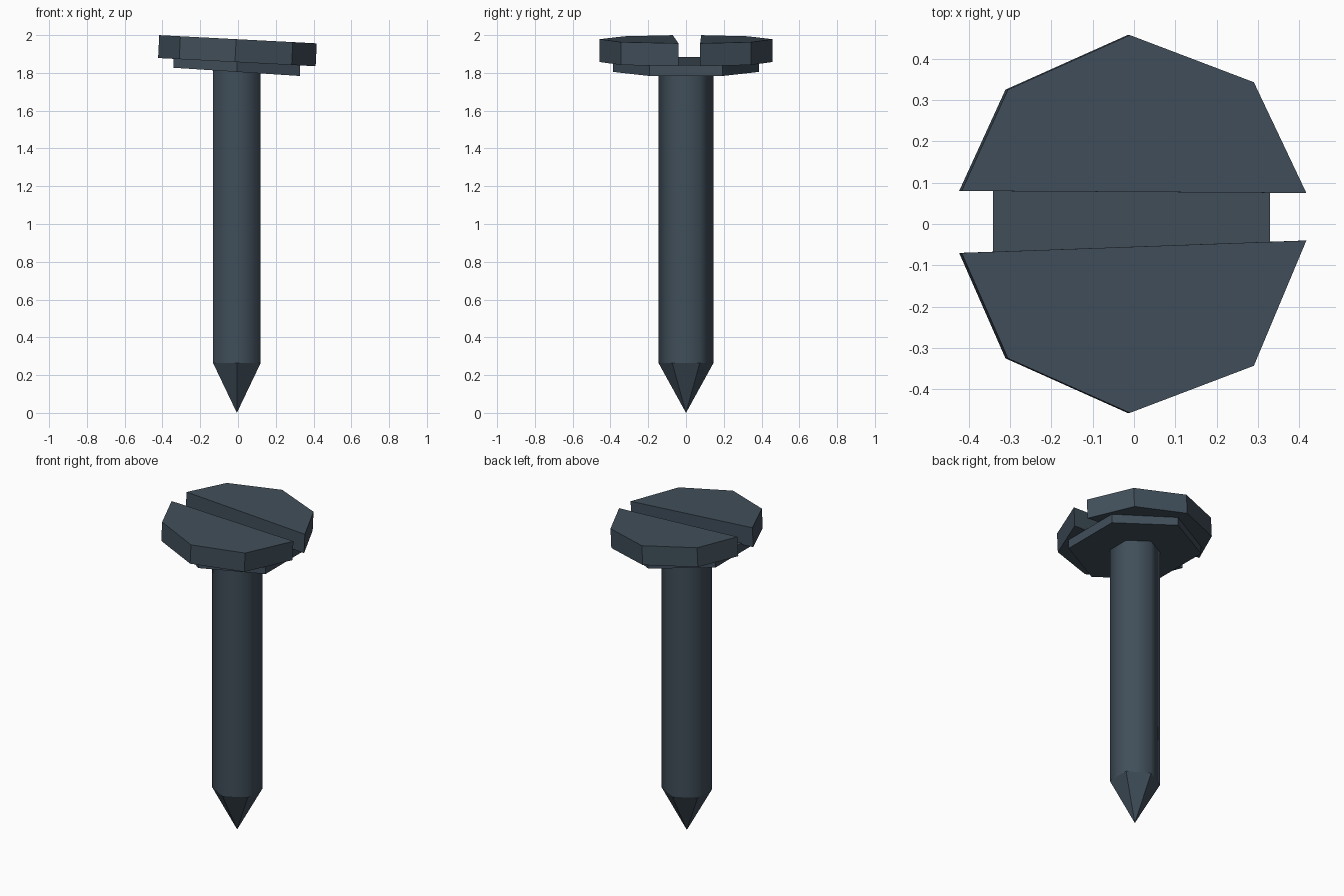
import bpy
import bmesh
from math import sin, cos, radians

default = bpy.data.objects.get("Cube")
if default:
    bpy.data.objects.remove(default, do_unlink=True)

# Single dark steel colour
steel = bpy.data.materials.new("dark blue steel")
steel.use_nodes = True
colour = (0.052, 0.077, 0.102, 1)
steel.diffuse_color = colour
steel.node_tree.nodes["Principled BSDF"].inputs["Base Color"].default_value = colour

TILT = -0.052  # the head slopes down toward +x
AXIS = -0.006  # shaft centre in x


def finish(name, bm):
    bmesh.ops.recalc_face_normals(bm, faces=bm.faces)
    mesh = bpy.data.meshes.new(name)
    bm.to_mesh(mesh)
    bm.free()
    mesh.materials.append(steel)
    obj = bpy.data.objects.new(name, mesh)
    bpy.context.collection.objects.link(obj)
    return obj


def hexagon(radius):
    return [(AXIS + radius * sin(radians(a)), radius * cos(radians(a)))
            for a in range(0, 360, 60)]


def prism(name, outline, bottom, top, tilt=0.0, lean=0.0):
    """Extrude an outline between two levels that may slope along x."""
    bm = bmesh.new()
    low = [bm.verts.new((x + lean, y, bottom + tilt * x)) for x, y in outline]
    high = [bm.verts.new((x, y, top + tilt * x)) for x, y in outline]
    bm.faces.new(low)
    bm.faces.new(high)
    n = len(outline)
    for i in range(n):
        j = (i + 1) % n
        bm.faces.new((low[i], low[j], high[j], high[i]))
    return finish(name, bm)


# Two head halves separated by a slightly tapering slot
rim = [(-0.305, 0.325), (-0.01, 0.457), (0.29, 0.343)]
back = [(-0.417, 0.08)] + rim + [(0.417, 0.075)]
front = [(-0.417, -0.07)] + [(x, -y) for x, y in rim] + [(0.417, -0.04)]
for name, outline in (("head_back_half", back), ("head_front_half", front)):
    prism(name, outline, 1.857, 1.978, TILT, -0.006)

# Six-sided collar forming the floor of the slot
prism("head_collar", hexagon(0.387), 1.805, 1.862, -0.065)

# Six-sided shaft with softly shaded sides
shaft = prism("shaft", hexagon(0.146), 0.265, 1.835)
for face in shaft.data.polygons:
    face.use_smooth = abs(face.normal.z) < 0.5
for edge in shaft.data.edges:
    a, b = (shaft.data.vertices[v].co.z for v in edge.vertices)
    edge.use_edge_sharp = abs(a - b) < 0.01

# Faceted point
bm = bmesh.new()
ring = [bm.verts.new((x, y, 0.265)) for x, y in hexagon(0.146)]
apex = bm.verts.new((AXIS, 0, 0))
for i, v in enumerate(ring):
    bm.faces.new((v, ring[(i + 1) % len(ring)], apex))
bm.faces.new(ring)
finish("point", bm)
